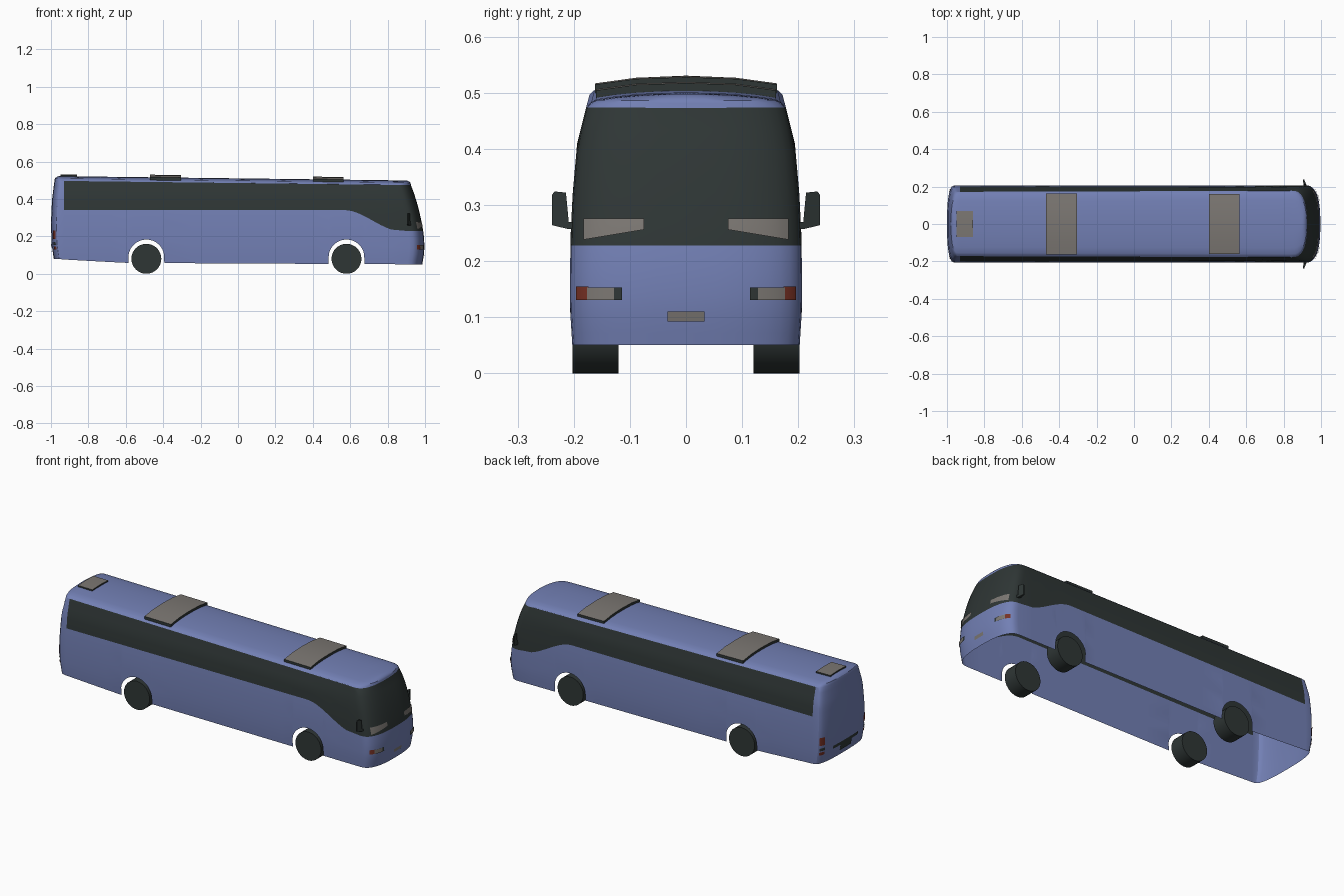
import bpy, bmesh, math

if "Cube" in bpy.data.objects:
    bpy.data.objects.remove(bpy.data.objects["Cube"])


def material(name, rgb):
    m = bpy.data.materials.new(name)
    m.diffuse_color = (*rgb, 1)
    m.use_nodes = True
    m.node_tree.nodes["Principled BSDF"].inputs["Base Color"].default_value = m.diffuse_color
    return m


BLUE = material("blue_paint", (0.17, 0.215, 0.46))
DARK = material("dark_glass_and_rubber", (0.028, 0.037, 0.036))
GREY = material("warm_grey", (0.20, 0.185, 0.17))
RED = material("lamp_red", (0.18, 0.03, 0.017))


def finish(name, bm, mats, angle=35):
    me = bpy.data.meshes.new(name)
    bm.to_mesh(me)
    bm.free()
    for m in mats:
        me.materials.append(m)
    ob = bpy.data.objects.new(name, me)
    bpy.context.collection.objects.link(ob)
    bpy.ops.object.select_all(action='DESELECT')
    ob.select_set(True)
    bpy.context.view_layer.objects.active = ob
    bpy.ops.object.shade_smooth_by_angle(angle=math.radians(angle))
    return ob


def lerp_table(table, v):
    if v <= table[0][0]:
        return table[0][1]
    for (a, fa), (b, fb) in zip(table, table[1:]):
        if v <= b:
            return fa + (fb - fa) * (v - a) / (b - a)
    return table[-1][1]


# Body profile: half width, front and rear position by height
WIDTH = [(0.04, 0.202), (0.12, 0.207), (0.24, 0.206), (0.32, 0.202), (0.41, 0.194), (0.47, 0.179), (0.50, 0.171)]
FRONT = [(0.05, 0.985), (0.12, 0.997), (0.2, 0.995), (0.26, 0.985), (0.34, 0.968), (0.42, 0.945), (0.48, 0.922)]
REAR = [(0.08, -0.985), (0.16, -0.997), (0.28, -1.0), (0.4, -0.994), (0.5, -0.981)]
P = 2.6                                   # corner squareness
BOW = {1: 0.08, -1: 0.04}                 # depth of front and rear corners
WHEELS = (-0.49, 0.58)
ARCH_R, ARCH_Z = 0.096, 0.087


def col_pos(col, z):
    kind, v = col
    w = lerp_table(WIDTH, z)
    if kind == 's':
        return v, w
    s, c = abs(math.sin(v)) ** (2 / P), abs(math.cos(v)) ** (2 / P)
    if v == 0:
        s = 0
    if kind == 'r':
        return lerp_table(REAR, z) + BOW[-1] * (1 - c), w * s
    return lerp_table(FRONT, z) - BOW[1] * (1 - c), w * s


def bottom(x):
    for c in WHEELS:
        if abs(x - c) < ARCH_R - 1e-5:
            return ARCH_Z + math.sqrt(ARCH_R ** 2 - (x - c) ** 2)
    return 0.055 - 0.005 * x + 0.02 * max(0, (-x - 0.6) / 0.4)


def sill(x):
    t = min(1, max(0, (x - 0.57) / 0.3))
    return 0.34 - 0.112 * t * t * (3 - 2 * t)


def window_top(x):
    return 0.485 - 0.012 * x


# Columns run round the plan outline; arches are followed by the lower edge
angles = [math.pi / 2 * i / 9 for i in range(10)]
side_x = [-0.93, -0.8, -0.68, -0.25, 0, 0.25, 0.42, 0.7, 0.73, 0.76, 0.79, 0.82]
for c in WHEELS:
    side_x += [c - ARCH_R * math.cos(math.pi * i / 18) for i in range(19)]
half = [('r', a) for a in angles] + [('s', x) for x in sorted(side_x)] + [('f', a) for a in reversed(angles)]
loop = [(c, 1) for c in half] + [(c, -1) for c in reversed(half[1:-1])]
LOW = [0, 0.12, 0.3, 0.5, 0.75, 1]
WIN = [0.16, 0.33, 0.5, 0.67, 0.84, 1]
ROOF = [(0.95, 0.008), (0.9, 0.013), (0.72, 0.018), (0.5, 0.022), (0.25, 0.0245), (0, 0.025)]

bm = bmesh.new()
grid, ref_x = [], []
for col, sgn in loop:
    rx = col_pos(col, 0.24)[0]
    ref_x.append(rx)
    b, s, t = bottom(rx), sill(rx), window_top(rx)
    verts = []
    for z in [b + (s - b) * f for f in LOW] + [s + (t - s) * f for f in WIN]:
        x, y = col_pos(col, z)
        verts.append(bm.verts.new((x, y * sgn, z)))
    for f, h in ROOF:
        verts.append(bm.verts.new((x * (1 - 0.03 * (1 - f)), y * sgn * f, t + h)))
    grid.append(verts)
n = len(loop)
w0, w1 = len(LOW) - 1, len(LOW) + len(WIN) - 1
for i in range(n):
    j = (i + 1) % n
    for k in range(len(grid[0]) - 1):
        face = bm.faces.new((grid[i][k], grid[i][k + 1], grid[j][k + 1], grid[j][k]))
        face.material_index = int(w0 <= k < w1 and min(ref_x[i], ref_x[j]) > -0.931)
bmesh.ops.remove_doubles(bm, verts=bm.verts, dist=1e-5)
bmesh.ops.recalc_face_normals(bm, faces=bm.faces)
finish("bus_body", bm, [BLUE, DARK], 30)


# Thin plates that follow the curved front (+1) or rear (-1)
def end_x(end, y, z):
    t = min(0.985, abs(y) / lerp_table(WIDTH, z))
    d = BOW[end] * (1 - (1 - t ** P) ** (1 / P))
    return lerp_table(FRONT, z) - d if end == 1 else lerp_table(REAR, z) + d


def end_plate(name, end, y0, y1, z0, z1, mat, slant=0, lift=0.003):
    bm = bmesh.new()
    ny, nz = 10, 3
    g = []
    for i in range(ny + 1):
        y = y0 + (y1 - y0) * i / ny
        low = z0 + slant * (1 - i / ny)
        row = []
        for k in range(nz + 1):
            z = low + (z1 - low) * k / nz
            row.append(bm.verts.new((end_x(end, y, z) + end * lift, y, z)))
        g.append(row)
    for i in range(ny):
        for k in range(nz):
            q = [g[i][k], g[i + 1][k], g[i + 1][k + 1], g[i][k + 1]]
            f = bm.faces.new(q)
            f.normal_update()
            if f.normal.x * end < 0:
                f.normal_flip()
    finish(name, bm, [mat])


for s, side in ((1, "left"), (-1, "right")):
    end_plate("wiper_lamp_" + side, 1, s * 0.075, s * 0.183, 0.238, 0.276, GREY, 0.018)
    end_plate("headlight_dark_" + side, 1, s * 0.114, s * 0.178, 0.131, 0.153, DARK)
    end_plate("headlight_grey_" + side, 1, s * 0.128, s * 0.176, 0.131, 0.153, GREY, 0, 0.005)
    end_plate("indicator_" + side, 1, s * 0.174, s * 0.196, 0.131, 0.155, RED, 0, 0.004)
    end_plate("tail_lamp_upper_" + side, -1, s * 0.172, s * 0.201, 0.185, 0.23, RED)
    end_plate("tail_lamp_dark_" + side, -1, s * 0.172, s * 0.201, 0.155, 0.17, DARK)
    end_plate("tail_lamp_lower_" + side, -1, s * 0.172, s * 0.201, 0.13, 0.147, RED)
end_plate("front_number_plate", 1, -0.033, 0.033, 0.092, 0.11, GREY)
end_plate("rear_grille", -1, -0.11, 0.11, 0.14, 0.158, DARK)
end_plate("rear_number_plate", -1, -0.05, 0.05, 0.11, 0.15, DARK, 0, 0.005)


# Arched roof hatches with dark rims
def hatch(name, x0, x1, hw, lift):
    bm = bmesh.new()
    top_pts = [(-1, -0.012), (-0.55, -0.002), (0, 0.001), (0.55, -0.002), (1, -0.012)]
    if hw < 0.1:
        top_pts = [(-1, -0.002), (0, 0.001), (1, -0.002)]
    secs = []
    for x in (x0, x1):
        base = window_top(x) + 0.025 + lift
        up = [bm.verts.new((x, u * hw, base + h)) for u, h in top_pts]
        dn = [bm.verts.new((x, u * hw, base + h - 0.018)) for u, h in top_pts]
        secs.append(up + dn[::-1])
    m = len(secs[0])
    for i in range(m):
        j = (i + 1) % m
        f = bm.faces.new((secs[0][i], secs[0][j], secs[1][j], secs[1][i]))
    bm.faces.new(secs[0])
    bm.faces.new(secs[1])
    bmesh.ops.recalc_face_normals(bm, faces=bm.faces)
    for f in bm.faces:
        f.normal_update()
        f.material_index = 0 if f.normal.z > 0.5 else 1
    finish(name, bm, [GREY, DARK], 30)


hatch("roof_hatch_rear", -0.47, -0.305, 0.162, 0.013)
hatch("roof_hatch_front", 0.40, 0.565, 0.16, 0.013)
hatch("roof_vent_small", -0.95, -0.86, 0.07, 0.008)

# Wheels
for x, pos in zip(WHEELS, ("rear", "front")):
    for s, side in ((1, "left"), (-1, "right")):
        bpy.ops.mesh.primitive_cylinder_add(vertices=32, radius=0.08, depth=0.082,
                                            location=(x, s * 0.161, 0.08), rotation=(math.pi / 2, 0, 0))
        ob = bpy.context.object
        ob.name = f"{pos}_wheel_{side}"
        ob.data.materials.append(DARK)
        bpy.ops.object.shade_smooth_by_angle(angle=math.radians(35))

# Side mirrors
for s, side in ((1, "left"), (-1, "right")):
    bm = bmesh.new()
    outline = [(0.196, 0.258), (0.21, 0.257), (0.239, 0.264), (0.239, 0.318), (0.234, 0.324), (0.214, 0.322), (0.209, 0.27), (0.196, 0.268)]
    a = [bm.verts.new((0.925 - (y - 0.2) * 0.4, s * y, z)) for y, z in outline]
    b = [bm.verts.new((0.907 - (y - 0.2) * 0.1, s * y, z)) for y, z in outline]
    bm.faces.new(a)
    bm.faces.new(b[::-1])
    for i in range(len(a)):
        j = (i + 1) % len(a)
        bm.faces.new((a[i], b[i], b[j], a[j]))
    bmesh.ops.recalc_face_normals(bm, faces=bm.faces)
    finish("mirror_" + side, bm, [DARK], 30)
